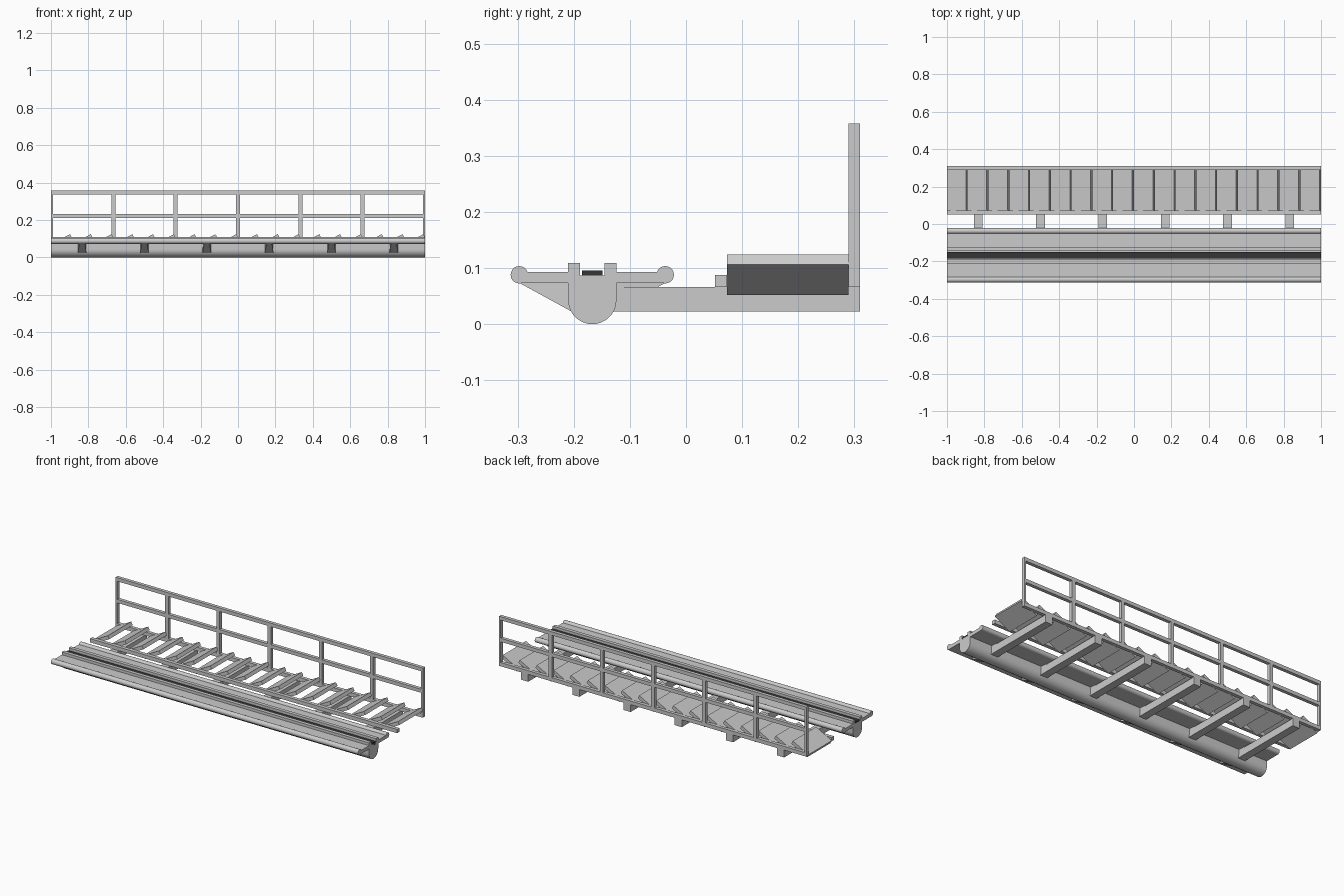
import bpy, bmesh, math

if "Cube" in bpy.data.objects:
    bpy.data.objects.remove(bpy.data.objects["Cube"])

def make_prism(name, pts, axis, a, b):
    """Extrude a 2D outline: axis 'x' takes (y, z) points, axis 'y' takes (x, z)."""
    bm = bmesh.new()
    def place(p, t):
        return (t, p[0], p[1]) if axis == 'x' else (p[0], t, p[1])
    lo = [bm.verts.new(place(p, a)) for p in pts]
    hi = [bm.verts.new(place(p, b)) for p in pts]
    bm.faces.new(lo)
    bm.faces.new(hi[::-1])
    n = len(pts)
    for i in range(n):
        j = (i + 1) % n
        bm.faces.new((lo[j], lo[i], hi[i], hi[j]))
    bmesh.ops.recalc_face_normals(bm, faces=bm.faces)
    me = bpy.data.meshes.new(name)
    bm.to_mesh(me)
    bm.free()
    ob = bpy.data.objects.new(name, me)
    bpy.context.collection.objects.link(ob)
    return ob

def box(name, x0, x1, y0, y1, z0, z1):
    return make_prism(name, [(y0, z0), (y1, z0), (y1, z1), (y0, z1)], 'x', x0, x1)

def smooth(ob):
    bpy.ops.object.select_all(action='DESELECT')
    ob.select_set(True)
    bpy.context.view_layer.objects.active = ob
    bpy.ops.object.shade_smooth_by_angle(angle=math.radians(35))

CY = -0.167   # centre line of the track beam
R = 0.043

# Round-bottomed beam with a slot between two lips
arc = [(CY + R * math.cos(math.pi + math.pi * i / 20),
        R + R * math.sin(math.pi + math.pi * i / 20)) for i in range(21)]
beam = make_prism("track_beam", arc + [
    (CY + R, 0.109), (CY + 0.022, 0.109), (CY + 0.022, 0.087),
    (CY - 0.022, 0.087), (CY - 0.022, 0.109), (CY - R, 0.109)], 'x', -1, 1)
smooth(beam)

# Dark strip in the slot
strip = box("slot_strip", -1, 1, CY - 0.018, CY + 0.018, 0.077, 0.096)
dark = bpy.data.materials.new("dark")
dark.diffuse_color = (0.035, 0.035, 0.035, 1)
dark.use_nodes = True
dark.node_tree.nodes["Principled BSDF"].inputs["Base Color"].default_value = dark.diffuse_color
strip.data.materials.append(dark)

# Side flanges with tubular edges
for side, s in (("front", -1), ("back", 1)):
    ya, yb = sorted((CY + s * (R - 0.002), CY + s * 0.13))
    box(side + "_flange", -1, 1, ya, yb, 0.073, 0.093)
    tube = make_prism(side + "_edge_tube", [
        (CY + s * 0.13 + 0.0155 * math.cos(math.tau * i / 20),
         0.088 + 0.0155 * math.sin(math.tau * i / 20)) for i in range(20)], 'x', -1, 1)
    smooth(tube)

# Cross arms with tapered gussets under both flanges
for k in range(6):
    x = -5 / 6 + k / 3
    box(f"support_arm_{k}", x - 0.023, x + 0.023, CY, 0.31, 0.023, 0.066)
    for side, s in (("front", -1), ("back", 1)):
        g = make_prism(f"{side}_gusset_{k}", [
            (CY + s * 0.02, 0.074), (CY + s * 0.02, 0.015),
            (CY + s * 0.036, 0.022), (CY + s * 0.131, 0.074)],
            'x', x - 0.023, x + 0.023)
        for v in g.data.vertices:
            if abs(v.co.y - CY) > 0.1:
                v.co.x = x + (v.co.x - x) * 0.65

# Walkway: edge bar and slanted louver treads
box("walkway_front_bar", -1, 1, 0.052, 0.073, 0.066, 0.088)
pitch = 2 / 18
for i in range(18):
    a = -1 + i * pitch
    e = a + pitch
    make_prism(f"tread_{i}", [(a + 0.0095, 0.052), (e, 0.106),
                              (e - 0.0095, 0.124), (a, 0.070)], 'y', 0.073, 0.29)

# Handrail: three long rails and posts, end posts cut at half width
for name, z0, z1 in (("bottom_rail", 0.066, 0.088), ("middle_rail", 0.21, 0.231),
                     ("top_rail", 0.337, 0.358)):
    box(name, -1, 1, 0.29, 0.31, z0, z1)
for k in range(7):
    x = -1 + k / 3
    box(f"handrail_post_{k}", max(x - 0.0105, -1), min(x + 0.0105, 1),
        0.29, 0.31, 0.066, 0.35)
